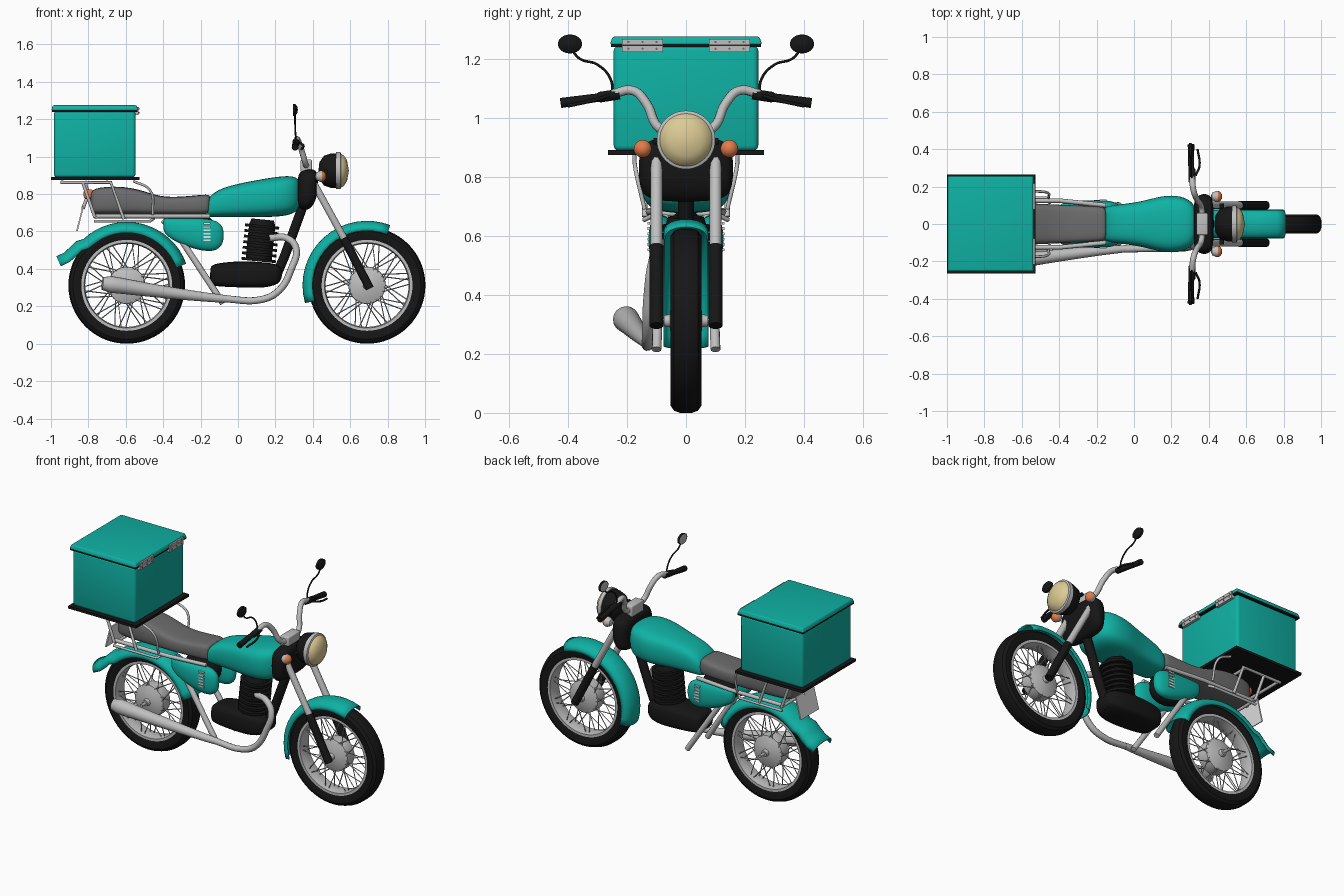
import bpy, bmesh, math
from mathutils import Vector

if "Cube" in bpy.data.objects:
    bpy.data.objects.remove(bpy.data.objects["Cube"])


def colour(name, rgb):
    m = bpy.data.materials.new(name)
    m.diffuse_color = (*rgb, 1)
    m.use_nodes = True
    b = m.node_tree.nodes["Principled BSDF"]
    b.inputs["Base Color"].default_value = (*rgb, 1)
    b.inputs["Roughness"].default_value = 0.6
    return m


TEAL = colour("teal paint", (0.005, 0.44, 0.37))
BLACK = colour("black", (0.008, 0.008, 0.008))
STEEL = colour("light steel", (0.52, 0.52, 0.52))
SEAT = colour("seat grey", (0.15, 0.15, 0.15))
CREAM = colour("lens cream", (0.72, 0.6, 0.3))
AMBER = colour("amber", (0.75, 0.2, 0.07))
WHITE = colour("white", (0.8, 0.8, 0.8))


def add(name, mesh, mat, angle=40):
    ob = bpy.data.objects.new(name, mesh)
    bpy.context.scene.collection.objects.link(ob)
    mesh.materials.clear()
    mesh.materials.append(mat)
    bpy.ops.object.select_all(action="DESELECT")
    ob.select_set(True)
    bpy.context.view_layer.objects.active = ob
    bpy.ops.object.shade_smooth_by_angle(angle=math.radians(angle))
    return ob


def from_bm(name, bm, mat, angle=40):
    bmesh.ops.recalc_face_normals(bm, faces=bm.faces)
    me = bpy.data.meshes.new(name)
    bm.to_mesh(me)
    bm.free()
    return add(name, me, mat, angle)


def box(name, lo, hi, mat, bevel=0.0, top=1.0, tilt=0.0):
    """Box between two corners; top scales its upper face, tilt leans it about y."""
    lo, hi = Vector(lo), Vector(hi)
    bm = bmesh.new()
    bmesh.ops.create_cube(bm, size=1)
    for v in bm.verts:
        k = top if v.co.z > 0 else 1
        v.co = Vector((v.co.x * k, v.co.y * k, v.co.z)) * 1
        v.co = Vector(a * b for a, b in zip(v.co, hi - lo))
    if bevel:
        bmesh.ops.bevel(bm, geom=bm.edges[:], offset=bevel, segments=3, profile=0.5, affect="EDGES")
    ob = from_bm(name, bm, mat)
    ob.location = (lo + hi) / 2
    ob.rotation_euler.y = tilt
    return ob


def tube(name, paths, r, mat, smooth=True, radii=None, sides=3):
    """Round tube along one path, or along many paths in one object."""
    if not isinstance(paths[0][0], (tuple, list, Vector)):
        paths = [paths]
    cu = bpy.data.curves.new(name, "CURVE")
    cu.dimensions, cu.bevel_depth, cu.bevel_resolution = "3D", r, sides
    cu.use_fill_caps, cu.resolution_u = True, 6
    for path in paths:
        sp = cu.splines.new("BEZIER" if smooth else "POLY")
        pts = sp.bezier_points if smooth else sp.points
        pts.add(len(path) - 1)
        for i, (p, q) in enumerate(zip(pts, path)):
            p.co = q if smooth else (*q, 1)
            p.radius = radii[i] if radii else 1
            if smooth:
                p.handle_left_type = p.handle_right_type = "AUTO"
    tmp = bpy.data.objects.new(name + "_path", cu)
    me = bpy.data.meshes.new_from_object(tmp)
    bpy.data.objects.remove(tmp)
    me.name = name
    return add(name, me, mat)


def lathe(name, profile, mat, at, axis="Y", steps=48, closed=False, angle=40):
    """Turn (offset along axis, radius) pairs about an axis through a point."""
    bm = bmesh.new()
    rings = []
    for i in range(steps):
        a = math.tau * i / steps
        ring = []
        for o, r in profile:
            c, s = r * math.cos(a), r * math.sin(a)
            ring.append(bm.verts.new(Vector(at) + Vector({"X": (o, c, s), "Y": (c, o, s), "Z": (c, s, o)}[axis])))
        rings.append(ring)
    n = len(profile)
    for i in range(steps):
        a, b = rings[i], rings[(i + 1) % steps]
        for j in range(n if closed else n - 1):
            k = (j + 1) % n
            bm.faces.new((a[j], b[j], b[k], a[k]))
    bmesh.ops.remove_doubles(bm, verts=bm.verts, dist=1e-5)
    return from_bm(name, bm, mat, angle)


def loft(name, sections, mat, power=2.6, y=0.0, sides=16):
    """Rounded body through (x, half width, low z, high z) sections."""
    bm = bmesh.new()
    rings = []
    for x, w, lo, hi in sections:
        ring = []
        for i in range(sides):
            a = math.tau * i / sides
            c, s = (math.copysign(abs(f) ** (2 / power), f) for f in (math.cos(a), math.sin(a)))
            ring.append(bm.verts.new((x, y + w * c, (lo + hi) / 2 + (hi - lo) / 2 * s)))
        rings.append(ring)
    for a, b in zip(rings, rings[1:]):
        for j in range(sides):
            bm.faces.new((a[j], a[j - 1], b[j - 1], b[j]))
    bm.faces.new(rings[0])
    bm.faces.new(rings[-1])
    ob = from_bm(name, bm, mat, 80)
    ob.modifiers.new("smooth", "SUBSURF").levels = 2
    return ob


def fender(name, path, width, drop, mat):
    """Arched strip swept along an (x, z) path whose inner side is to the right."""
    bm = bmesh.new()
    rows = []
    for i, p in enumerate(path):
        t = (Vector(path[min(i + 1, len(path) - 1)]) - Vector(path[max(i - 1, 0)])).normalized()
        row = []
        for k in range(-6, 7):
            a = math.radians(k * 15)
            d = drop * (1 - math.cos(a) ** 0.7 if abs(k) < 6 else 1)
            row.append(bm.verts.new((p[0] + t.y * d, width * math.sin(a), p[1] - t.x * d)))
        rows.append(row)
    for a, b in zip(rows, rows[1:]):
        for j in range(12):
            bm.faces.new((a[j], a[j + 1], b[j + 1], b[j]))
    ob = from_bm(name, bm, mat, 60)
    sol = ob.modifiers.new("thickness", "SOLIDIFY")
    sol.thickness, sol.offset = 0.006, 0
    return ob


def arc(x, z, r, a0, a1, n=16):
    angles = [math.radians(a0 + (a1 - a0) * i / n) for i in range(n + 1)]
    return [(x + r * math.cos(a), z + r * math.sin(a)) for a in angles]


# Wheels
AXLE, FRONT, REAR = 0.312, 0.69, -0.595
half_tyre = [(0.052, 0.262), (0.052, 0.288), (0.04, 0.305), (0.02, 0.312)]
tyre = [(0.042, 0.235)] + half_tyre + [(-o, r) for o, r in half_tyre[::-1]] + [(-0.042, 0.235)]
rim = [(0.045, 0.243), (0.045, 0.228), (0.015, 0.222), (-0.015, 0.222), (-0.045, 0.228), (-0.045, 0.243)]
half_hub = [(0.075, 0), (0.075, 0.018), (0.055, 0.022), (0.05, 0.06), (0.035, 0.098), (0.02, 0.1)]
hub = half_hub + [(-o, r) for o, r in half_hub[::-1]]
for label, x in (("front", FRONT), ("rear", REAR)):
    at = (x, 0, AXLE)
    lathe(label + "_tyre", tyre, BLACK, at, steps=64, closed=True, angle=30)
    lathe(label + "_rim", rim, STEEL, at, steps=64, closed=True)
    lathe(label + "_hub", hub, STEEL, at)
    spokes = []
    for i in range(20):
        for s in (1, -1):
            a = math.tau * (i + s / 4) / 20
            b = a + (0.42 if i % 2 else -0.42)
            spokes.append([(x + r * math.cos(t), s * o, AXLE + r * math.sin(t))
                           for r, o, t in ((0.09, 0.036, a), (0.226, 0.02, b))])
    tube(label + "_spokes", spokes, 0.003, STEEL, False, sides=0)
    tube(label + "_axle", [(x, -0.115, AXLE), (x, 0.115, AXLE)], 0.009, STEEL, False)

# Mudguards
fender("front_mudguard", arc(FRONT, AXLE, 0.342, 196, 69), 0.074, 0.05, TEAL)
tail = [(-0.97, 0.465), (-0.93, 0.483), (-0.895, 0.515), (-0.865, 0.545)]
fender("rear_mudguard", tail + arc(REAR, AXLE, 0.336, 133, 20), 0.085, 0.055, TEAL)

# Tank, seat and engine
loft("fuel_tank", [(-0.165, 0.07, 0.68, 0.75), (-0.155, 0.095, 0.675, 0.79), (-0.09, 0.105, 0.675, 0.835),
                   (0.04, 0.12, 0.675, 0.865), (0.15, 0.155, 0.675, 0.885), (0.25, 0.155, 0.68, 0.9),
                   (0.315, 0.12, 0.70, 0.895), (0.335, 0.07, 0.75, 0.86)], TEAL, 3.2)
loft("seat", [(-0.79, 0.07, 0.7, 0.8), (-0.775, 0.1, 0.69, 0.835), (-0.64, 0.115, 0.69, 0.845),
              (-0.52, 0.11, 0.69, 0.825), (-0.42, 0.105, 0.69, 0.785), (-0.3, 0.1, 0.69, 0.785),
              (-0.17, 0.095, 0.69, 0.8), (-0.145, 0.085, 0.7, 0.795)], SEAT, 4)
loft("crankcase", [(-0.15, 0.06, 0.32, 0.41), (-0.13, 0.09, 0.305, 0.43), (0.02, 0.105, 0.3, 0.445),
                   (0.16, 0.1, 0.295, 0.435), (0.24, 0.07, 0.33, 0.42)], BLACK, 4)
fins = [(0, 0)]
for i in range(7):
    z = 0.03 * i
    fins += [(z, 0.07), (z, 0.092), (z + 0.015, 0.092), (z + 0.015, 0.07)]
cylinder = lathe("finned_cylinder", fins + [(0.225, 0.06), (0.225, 0)], BLACK, (0, 0, 0), "Z", 32, angle=20)
cylinder.location = (0.11, 0, 0.44)
cylinder.rotation_euler.y = 0.1
loft("inner_frame_cover", [(-0.36, 0.04, 0.56, 0.68), (-0.25, 0.06, 0.5, 0.69), (-0.12, 0.05, 0.54, 0.69)], BLACK)
tube("frame_downtube", [(0.37, 0, 0.8), (0.25, 0, 0.47), (0.19, 0, 0.33)], 0.027, BLACK, False)
loft("steering_shroud", [(0.318, 0.11, 0.75, 0.89), (0.33, 0.145, 0.72, 0.92), (0.365, 0.165, 0.71, 0.935),
                         (0.4, 0.16, 0.73, 0.935), (0.428, 0.13, 0.8, 0.92)], BLACK, 4)

# Exhaust
tube("exhaust_pipe", [(0.17, -0.06, 0.565), (0.26, -0.09, 0.565), (0.31, -0.11, 0.51), (0.285, -0.125, 0.4),
                      (0.22, -0.13, 0.285), (0.13, -0.13, 0.237), (-0.08, -0.135, 0.24)], 0.019, STEEL)
tube("muffler", [(-0.04, -0.132, 0.238), (-0.12, -0.138, 0.244), (-0.42, -0.17, 0.28), (-0.68, -0.203, 0.317),
                 (-0.725, -0.208, 0.322)], 0.045, STEEL, True, [0.42, 0.5, 0.75, 1, 0.75], 6)

# Headlight and handlebar mount
LAMP = (0, 0, 0.925)
lathe("headlight_bowl", [(0.43, 0), (0.435, 0.045), (0.46, 0.08), (0.5, 0.093), (0.53, 0.093)], BLACK, LAMP, "X")
lathe("headlight_ring", [(0.525, 0.09), (0.525, 0.099), (0.548, 0.099), (0.552, 0.088)], STEEL, LAMP, "X")
lathe("headlight_lens", [(0.545, 0.092), (0.565, 0.083), (0.583, 0.055), (0.593, 0)], CREAM, LAMP, "X", angle=60)
tube("headlight_bracket", [(0.47, -0.11, 0.92), (0.47, 0.11, 0.92)], 0.012, BLACK, False)
box("handlebar_clamp", (0.335, -0.06, 0.915), (0.395, 0.06, 0.985), STEEL, 0.008)

# Cargo box
box("box_base_plate", (-1, -0.264, 0.874), (-0.526, 0.264, 0.89), BLACK)
box("cargo_box", (-0.984, -0.245, 0.888), (-0.548, 0.245, 1.245), TEAL, 0.018)
box("box_seal", (-0.994, -0.254, 1.24), (-0.538, 0.254, 1.25), BLACK)
box("box_lid", (-0.998, -0.258, 1.248), (-0.534, 0.258, 1.275), TEAL, 0.007, 0.965)

# Number plate, tail lamp and rack cross bars
box("number_plate", (-0.848, -0.09, 0.6), (-0.84, 0.09, 0.74), WHITE, tilt=0.25)
box("tail_lamp", (-0.825, -0.05, 0.775), (-0.775, 0.05, 0.825), AMBER, 0.012)
tube("plate_bracket", [(-0.83, 0, 0.72), (-0.8, 0, 0.8), (-0.82, 0, 0.87)], 0.01, STEEL, False)
tube("rack_cross_bars", [[(x, -0.14, z), (x, 0.14, z)] for x, z in
                         ((-0.94, 0.865), (-0.7, 0.865), (-0.76, 0.675))], 0.009, STEEL, False)

# Paired parts on both sides
for s, side in ((1, "far"), (-1, "near")):
    def pair(name):
        return side + "_" + name

    def at(*pts):
        return [(x, s * y, z) for x, y, z in pts]

    tube(pair("fork_tube"), at((0.39, 0.1, 0.885), (0.585, 0.1, 0.53)), 0.02, STEEL, False)
    tube(pair("fork_leg"), at((0.565, 0.1, 0.565), (0.705, 0.1, 0.295)), 0.024, BLACK, False)
    tube(pair("frame_tube"), at((-0.4, 0.07, 0.66), (-0.34, 0.085, 0.61), (-0.08, 0.1, 0.215)), 0.017, STEEL, False)
    tube(pair("handlebar"), at((0.365, 0.03, 0.95), (0.36, 0.09, 0.965), (0.335, 0.135, 1.05), (0.318, 0.18, 1.092),
                               (0.31, 0.25, 1.08)), 0.016, STEEL)
    tube(pair("grip"), at((0.31, 0.225, 1.08), (0.31, 0.29, 1.07), (0.305, 0.3, 1.068), (0.305, 0.425, 1.05)),
         0.02, BLACK, False, [0.95, 0.95, 0.75, 0.9])
    tube(pair("brake_lever"), at((0.33, 0.26, 1.075), (0.35, 0.31, 1.06), (0.34, 0.4, 1.04)), 0.006, BLACK)
    tube(pair("mirror_stalk"), at((0.31, 0.25, 1.08), (0.307, 0.255, 1.13), (0.305, 0.3, 1.18), (0.305, 0.36, 1.2),
                                  (0.305, 0.39, 1.235)), 0.0045, BLACK)
    for part, prof, mat in (("mirror", [(-0.01, 0.036), (-0.01, 0.041), (0.003, 0.04), (0.013, 0.02), (0.015, 0)], BLACK),
                            ("mirror_glass", [(-0.01, 0.037), (-0.009, 0)], STEEL)):
        ob = lathe(pair(part), prof, mat, (0, 0, 0), "X", 32)
        ob.location, ob.scale.z = (0.305, s * 0.393, 1.25), 0.78

    # Indicators
    tip = (0.44, s * 0.147, 0.895)
    lathe(pair("indicator_body"), [(-0.03, 0), (-0.022, 0.02), (0, 0.03), (0.008, 0.03)], STEEL, tip, "X", 24)
    lathe(pair("indicator_lens"), [(0.008, 0.03), (0.02, 0.026), (0.03, 0.012), (0.032, 0)], AMBER, tip, "X", 24)

    # Side cover with vent slits
    loft(pair("side_cover"), [(-0.4, 0.012, 0.61, 0.665), (-0.385, 0.03, 0.575, 0.672), (-0.3, 0.04, 0.525, 0.672),
                              (-0.18, 0.045, 0.49, 0.672), (-0.11, 0.038, 0.495, 0.66), (-0.075, 0.015, 0.54, 0.62)],
         TEAL, 2.4, s * 0.085)
    for i in range(6):
        z = 0.548 + 0.018 * i
        box(pair("vent_slit"), (-0.185, s * 0.126 - 0.004, z), (-0.148, s * 0.126 + 0.004, z + 0.009), WHITE)

    # Rear rack
    tube(pair("rack_rail"), at((-0.95, 0.14, 0.862), (-0.68, 0.14, 0.862), (-0.61, 0.14, 0.665)), 0.009, STEEL, False)
    tube(pair("rack_strut"), at((-0.83, 0.14, 0.862), (-0.765, 0.14, 0.675)), 0.009, STEEL, False)
    tube(pair("seat_rail"), at((-0.77, 0.125, 0.682), (-0.4, 0.125, 0.682), (-0.15, 0.1, 0.682)), 0.012, STEEL, False)
    tube(pair("lower_rail"), at((-0.77, 0.14, 0.655), (-0.47, 0.14, 0.655), (-0.45, 0.11, 0.67)), 0.008, STEEL, False)
    tube(pair("grab_rail"), at((-0.56, 0.175, 0.87), (-0.47, 0.17, 0.82), (-0.455, 0.14, 0.69)), 0.007, STEEL)

    # Box hinges
    y0, y1 = sorted((s * 0.078, s * 0.217))
    box(pair("hinge_leaf"), (-0.55, y0, 1.222), (-0.531, y1, 1.245), STEEL)
    box(pair("hinge_lid_leaf"), (-0.545, y0, 1.247), (-0.53, y1, 1.266), STEEL)
    for k in (0.1, 0.147, 0.195):
        for z in (1.234, 1.257):
            lathe(pair("hinge_screw"), [(0, 0.004), (0.003, 0.004), (0.004, 0)], SEAT, (-0.531, s * k, z), "X", 8)
